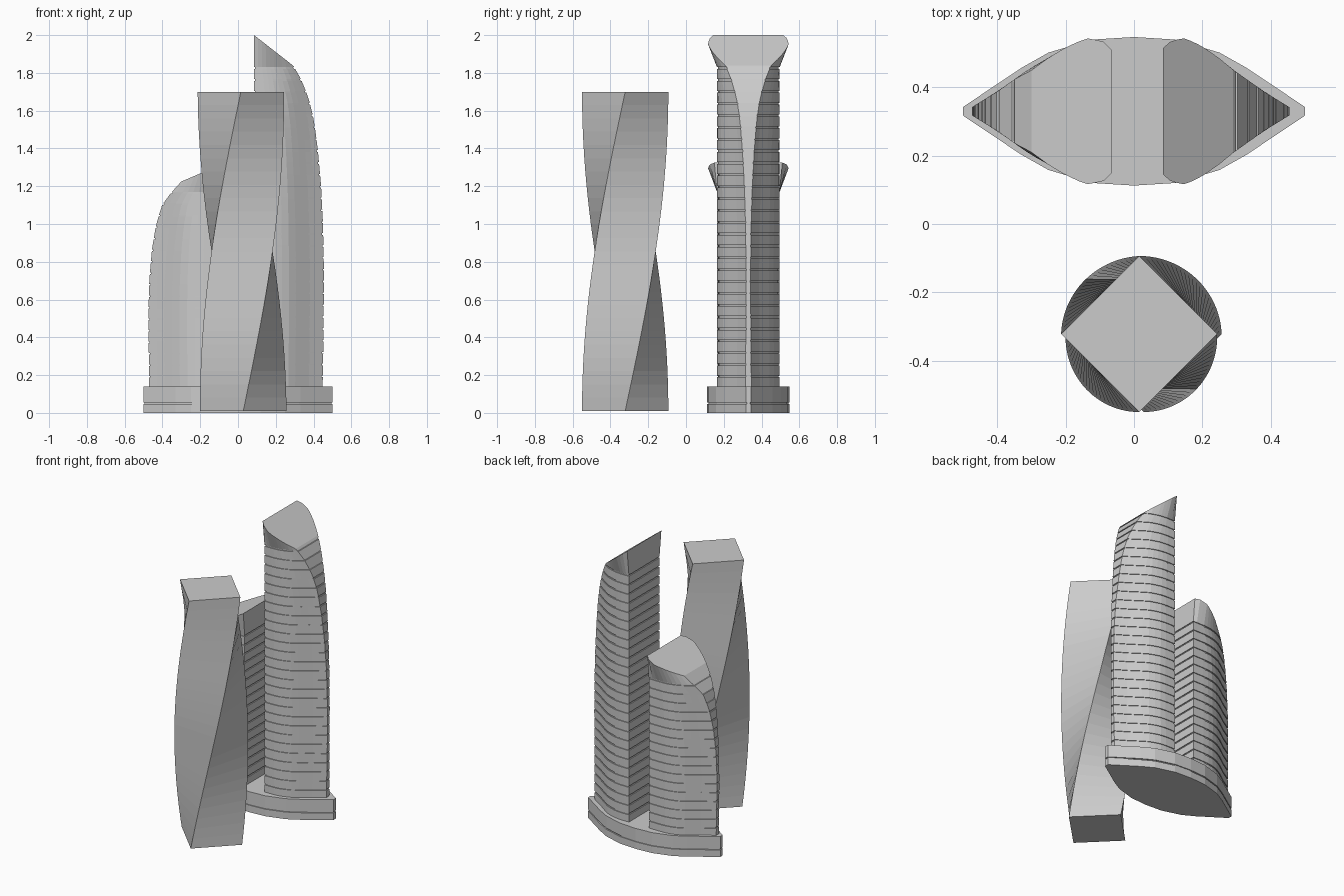
import bpy, bmesh, math

if "Cube" in bpy.data.objects:
    bpy.data.objects.remove(bpy.data.objects["Cube"])

CY = 0.33  # y centre of the lens-shaped pair


def interp(table, v):
    if v <= table[0][0]:
        return table[0][1]
    for (a, fa), (b, fb) in zip(table, table[1:]):
        if v <= b:
            return fa + (fb - fa) * (v - a) / (b - a)
    return table[-1][1]


def loft(name, rings):
    """Skin closed rings of equal length and cap both ends."""
    bm = bmesh.new()
    vs = [[bm.verts.new(p) for p in r] for r in rings]
    n = len(vs[0])
    for a, b in zip(vs, vs[1:]):
        for i in range(n):
            j = (i + 1) % n
            bm.faces.new((a[i], a[j], b[j], b[i]))
    bm.faces.new(vs[0][::-1])
    bm.faces.new(vs[-1])
    bmesh.ops.recalc_face_normals(bm, faces=bm.faces)
    me = bpy.data.meshes.new(name)
    bm.to_mesh(me)
    bm.free()
    ob = bpy.data.objects.new(name, me)
    bpy.context.collection.objects.link(ob)
    return ob


def section(sign, x0, x1, half, zfun, n=10):
    """Half-lens outline from the flat inner face x0 to the tip x1."""
    xs = [x0 + (x1 - x0) * i / n for i in range(n + 1)]
    front = [(sign * x, CY - half(x), zfun(x)) for x in xs]
    back = [(sign * x, CY + half(x), zfun(x)) for x in reversed(xs)]
    return front + back


# half width of a tower plan against distance from the middle
PLAN = [(0.0, 0.165), (0.15, 0.166), (0.2, 0.16), (0.26, 0.14),
        (0.30, 0.115), (0.38, 0.058), (0.455, 0.012)]


def sail_tower(name, sign, x0, shift, edge, z_crown, floors, roof, roof_z):
    def ring(z, inset):
        return section(sign, x0 + inset, interp(edge, z) - inset,
                       lambda x: max(interp(PLAN, x - shift) - inset, 0.004),
                       lambda x: z)
    rings, z0 = [], 0.135
    step = (z_crown - z0) / floors
    # floor bands separated by thin shadow grooves
    for i in range(floors):
        z = z0 + i * step
        rings += [ring(z, 0), ring(z + step - 0.009, 0),
                  ring(z + step - 0.009, 0.006), ring(z + step, 0.006)]
    rings.append(ring(z_crown, 0))
    # flared crown with a sloping flat roof
    (xa, za), (xb, zb) = roof_z
    rings.append(section(sign, xa, xb, lambda x: interp(roof, x),
                         lambda x: za + (zb - za) * (x - xa) / (xb - xa)))
    return loft(name, rings)


sail_tower("tall_tower", 1, 0.085, 0.0,
           [(0.14, 0.448), (0.4, 0.453), (0.75, 0.455), (1.0, 0.45),
            (1.2, 0.44), (1.4, 0.422), (1.55, 0.402), (1.67, 0.373),
            (1.77, 0.332), (1.84, 0.292)],
           1.83, 27,
           [(0.085, 0.185), (0.11, 0.207), (0.15, 0.214), (0.2, 0.19),
            (0.25, 0.155), (0.29, 0.122)],
           ((0.085, 2.0), (0.29, 1.84)))

sail_tower("short_tower", -1, 0.065, 0.02,
           [(0.14, 0.47), (0.5, 0.475), (0.7, 0.47), (0.87, 0.455),
            (1.0, 0.433), (1.1, 0.402), (1.14, 0.375), (1.17, 0.35)],
           1.17, 17,
           [(0.065, 0.18), (0.09, 0.205), (0.14, 0.214), (0.2, 0.187),
            (0.25, 0.157), (0.30, 0.12)],
           ((0.065, 1.325), (0.30, 1.225)))


# lens-shaped podium with a groove
def podium_ring(z, inset):
    q = [(0.5, 0.013), (0.33, 0.127), (0.25, 0.172), (0.12, 0.21)]
    q = [(x - inset, max(y - inset, 0.008)) for x, y in q]
    m = 0.2175 - inset
    top = q + [(0, m)] + [(-x, y) for x, y in reversed(q)]
    pts = top + [(x, -y) for x, y in reversed(top)]
    return [(x, CY + y, z) for x, y in pts]


loft("podium", [podium_ring(0, 0), podium_ring(0.048, 0),
                podium_ring(0.048, 0.006), podium_ring(0.056, 0.006),
                podium_ring(0.056, 0), podium_ring(0.14, 0)])

# square tower twisting a quarter turn
FLOORS = 24
rings = []
for i in range(FLOORS + 1):
    t = i / FLOORS
    cx, a0 = 0.028 - 0.013 * t, math.pi / 2 * t
    rings.append([(cx + 0.2285 * math.cos(a0 + k * math.pi / 2),
                   -0.322 + 0.2285 * math.sin(a0 + k * math.pi / 2),
                   0.01 + 1.69 * t) for k in range(4)])
loft("twisted_tower", rings)
